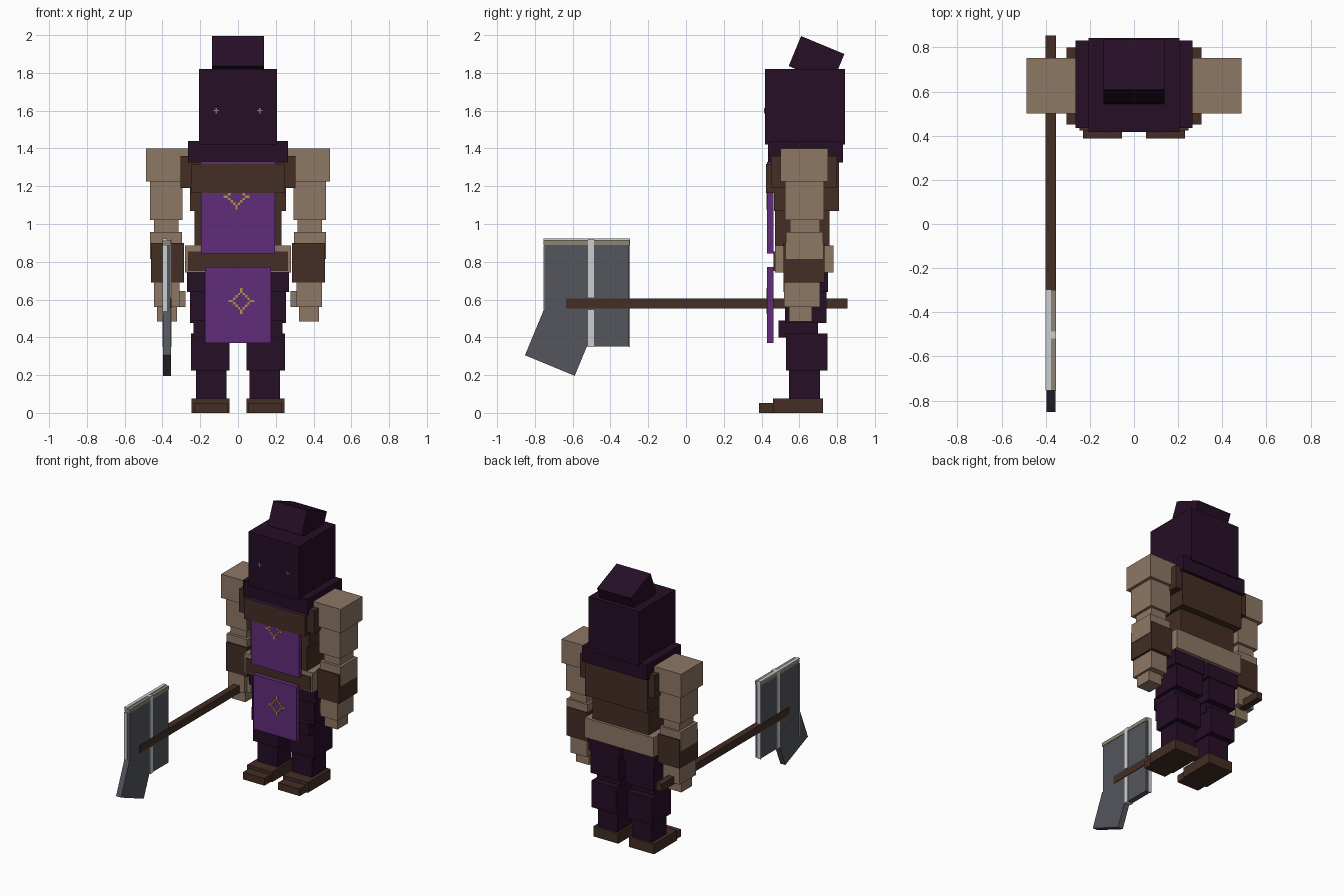
import bpy
import math
from mathutils import Matrix, Vector


def material(name, rgb):
    m = bpy.data.materials.new(name)
    m.diffuse_color = (*rgb, 1.0)
    return m


CLOTH = material("dark plum cloth", (0.019, 0.0045, 0.019))
LEATHER = material("brown leather", (0.056, 0.027, 0.018))
SKIN = material("tan skin", (0.27, 0.185, 0.13))
PURPLE = material("purple tabard", (0.12, 0.025, 0.19))
GOLD = material("gold trim", (0.46, 0.30, 0.06))
STEEL = material("grey steel", (0.090, 0.093, 0.108))
EDGE = material("pale steel", (0.60, 0.61, 0.63))
BAND = material("dull brass band", (0.27, 0.24, 0.18))
EYE = material("eye glint", (0.25, 0.18, 0.23))


def boxes(name, mat, specs, tilt=0.0):
    """One object from boxes given as (x0, x1, y0, y1, z0, z1)."""
    verts, faces = [], []
    for x0, x1, y0, y1, z0, z1 in specs:
        n = len(verts)
        verts += [(x, y, z) for x in (x0, x1) for y in (y0, y1) for z in (z0, z1)]
        faces += [tuple(n + i for i in f) for f in
                  ((0, 1, 3, 2), (4, 6, 7, 5), (0, 4, 5, 1),
                   (2, 3, 7, 6), (0, 2, 6, 4), (1, 5, 7, 3))]
    if tilt:
        c = sum((Vector(v) for v in verts), Vector()) / len(verts)
        r = Matrix.Rotation(tilt, 3, 'X')
        verts = [r @ (Vector(v) - c) + c for v in verts]
    me = bpy.data.meshes.new(name)
    me.from_pydata([tuple(v) for v in verts], [], faces)
    me.materials.append(mat)
    ob = bpy.data.objects.new(name, me)
    bpy.context.collection.objects.link(ob)
    return ob


def pair(name, mat, *specs):
    """Matching parts on both sides of the body."""
    boxes("left_" + name, mat, specs)
    boxes("right_" + name, mat, [(-b, -a, *rest) for a, b, *rest in specs])


# Head, hood and collar
boxes("head", CLOTH, [(-0.206, 0.206, 0.418, 0.842, 1.42, 1.82)])
boxes("hood_tip", CLOTH, [(-0.138, 0.138, 0.567, 0.815, 1.782, 1.954)], math.radians(-22.5))
boxes("collar", CLOTH, [(-0.265, 0.265, 0.434, 0.832, 1.325, 1.44)])
pair("eye", EYE, (0.100, 0.130, 0.414, 0.420, 1.597, 1.603),
     (0.112, 0.118, 0.414, 0.420, 1.585, 1.615))

# Torso and leather harness
boxes("chest", LEATHER, [(-0.255, 0.255, 0.465, 0.81, 1.07, 1.33)])
boxes("waist", LEATHER, [(-0.23, 0.23, 0.472, 0.76, 0.85, 1.08)])
boxes("shoulder_strap", LEATHER, [(-0.305, 0.305, 0.45, 0.80, 1.19, 1.36)])
boxes("chest_band", LEATHER, [(-0.248, 0.248, 0.423, 0.50, 1.165, 1.318)])
boxes("hip_wrap", SKIN, [(-0.28, 0.28, 0.47, 0.78, 0.742, 0.887)])
boxes("belt", LEATHER, [(-0.265, 0.265, 0.463, 0.50, 0.752, 0.855)])

# Tabard panels with stepped diamond emblems
boxes("upper_tabard", PURPLE, [(-0.195, 0.195, 0.43, 0.463, 0.845, 1.327)])
boxes("lower_tabard", PURPLE, [(-0.175, 0.175, 0.43, 0.463, 0.37, 0.772)])


def emblem(name, cx, cz, top):
    s, h = 0.0125, 0.00625
    cells = [(i, j) for i in range(-5, 6) for j in range(-5, 6)
             if abs(i) + abs(j) in (4, 5) and (abs(i), abs(j)) not in ((3, 2), (2, 3), (1, 4), (4, 1))]
    boxes(name, GOLD, [(cx + i * s - h, cx + i * s + h, 0.426, 0.432,
                        cz + j * s - h, cz + j * s + h) for i, j in cells if cz + j * s < top])


emblem("upper_emblem", -0.008, 1.145, 1.166)
emblem("lower_emblem", 0.018, 0.592, 1.0)

# Legs and boots
pair("hip", CLOTH, (0.012, 0.27, 0.515, 0.752, 0.64, 0.745))
pair("thigh", CLOTH, (0.03, 0.255, 0.525, 0.745, 0.475, 0.65),
     (0.04, 0.235, 0.49, 0.70, 0.40, 0.49))
pair("knee", CLOTH, (0.045, 0.248, 0.53, 0.748, 0.225, 0.42))
pair("shin", CLOTH, (0.06, 0.222, 0.545, 0.71, 0.07, 0.23))
pair("boot", LEATHER, (0.045, 0.247, 0.46, 0.725, 0.0, 0.075),
     (0.055, 0.232, 0.387, 0.47, 0.0, 0.052))

# Arms
pair("shoulder", SKIN, (0.265, 0.487, 0.50, 0.752, 1.225, 1.40))
pair("upper_arm", SKIN, (0.293, 0.465, 0.525, 0.73, 1.02, 1.23))
pair("elbow", SKIN, (0.315, 0.445, 0.55, 0.71, 0.94, 1.03),
     (0.296, 0.465, 0.53, 0.725, 0.815, 0.957))
pair("bracer", LEATHER, (0.285, 0.46, 0.517, 0.732, 0.69, 0.90))
pair("palm", SKIN, (0.31, 0.445, 0.52, 0.71, 0.56, 0.695))
pair("fingers", SKIN, (0.322, 0.43, 0.545, 0.668, 0.483, 0.57))
pair("thumb", SKIN, (0.278, 0.33, 0.55, 0.63, 0.56, 0.645))

# Axe handle and head
boxes("axe_handle", LEATHER, [(-0.4, -0.353, -0.635, 0.855, 0.552, 0.606)])
boxes("axe_blade", STEEL, [(-0.396, -0.357, -0.750, -0.301, 0.352, 0.916)])
boxes("axe_beard", STEEL, [(-0.397, -0.356, -0.8145, -0.5295, 0.241, 0.496)], math.radians(-22.5))
boxes("axe_centre_strip", EDGE, [(-0.400, -0.353, -0.520, -0.487, 0.612, 0.921),
                                 (-0.400, -0.353, -0.520, -0.487, 0.350, 0.546)])
boxes("axe_pale_rim", EDGE, [(-0.400, -0.376, -0.755, -0.748, 0.35, 0.885),
                             (-0.400, -0.376, -0.303, -0.297, 0.35, 0.92),
                             (-0.400, -0.376, -0.755, -0.297, 0.915, 0.922)])
boxes("axe_top_band", BAND, [(-0.399, -0.3535, -0.754, -0.298, 0.890, 0.9165)])
